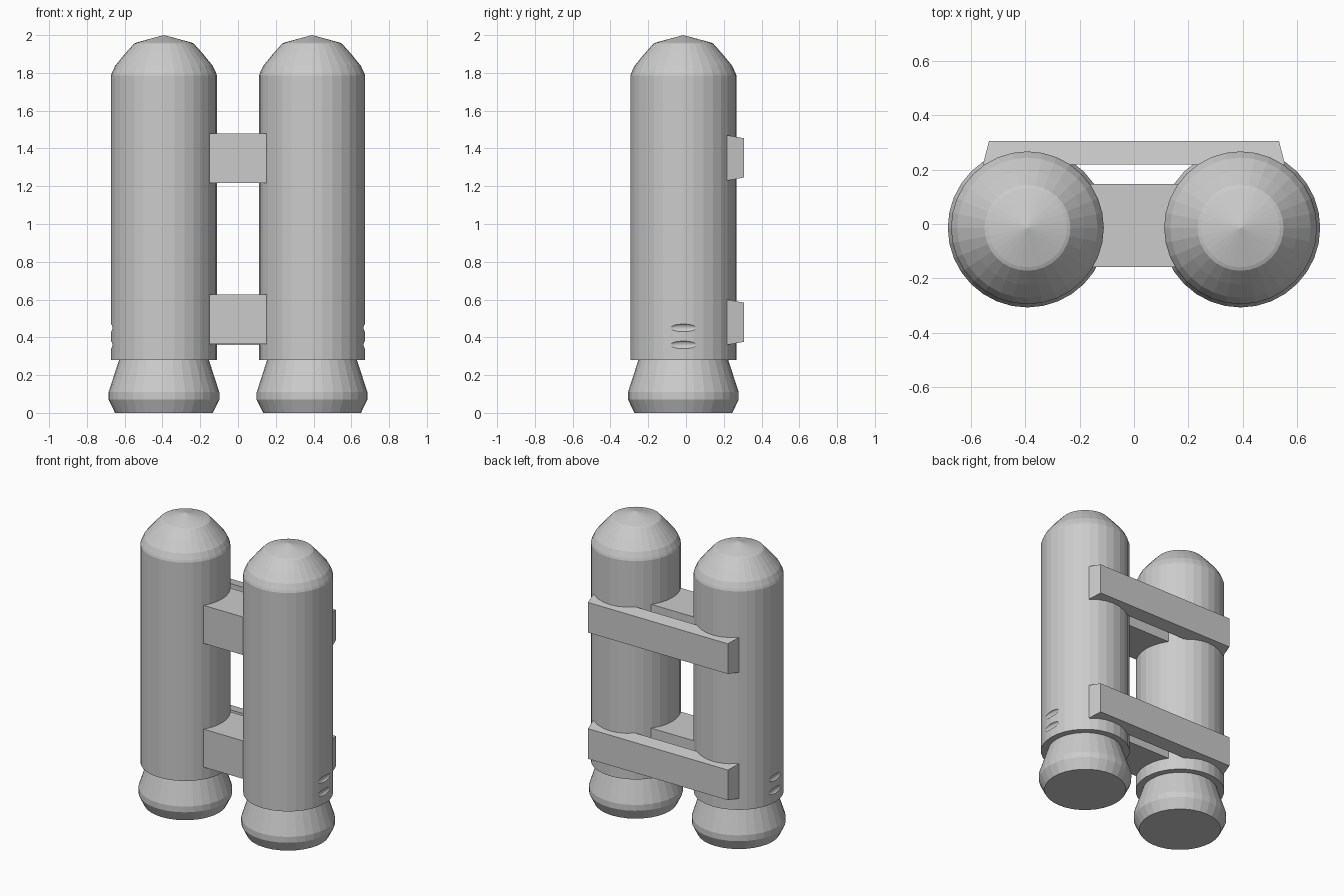
import bpy, bmesh, math
from mathutils import Matrix, Vector

if "Cube" in bpy.data.objects:
    bpy.data.objects.remove(bpy.data.objects["Cube"])

TANK_X, TANK_Y, SIDES = 0.392, -0.014, 32


def finish(name, bm):
    bmesh.ops.recalc_face_normals(bm, faces=bm.faces)
    mesh = bpy.data.meshes.new(name)
    bm.to_mesh(mesh)
    bm.free()
    obj = bpy.data.objects.new(name, mesh)
    bpy.context.collection.objects.link(obj)
    return obj


def lathe(name, profile, x, y):
    bm = bmesh.new()
    verts = [bm.verts.new((r, 0, z)) for r, z in profile]
    edges = [bm.edges.new(pair) for pair in zip(verts, verts[1:])]
    bmesh.ops.spin(bm, geom=verts + edges, cent=(0, 0, 0), axis=(0, 0, 1),
                   angle=math.tau, steps=SIDES, use_duplicate=False)
    bmesh.ops.remove_doubles(bm, verts=bm.verts, dist=1e-4)
    bmesh.ops.translate(bm, verts=bm.verts, vec=(x, y, 0))
    return finish(name, bm)


def block(name, x, y0, y1, z, half_h, inset=(0, 0)):
    """Box centred on x = 0 whose back face may be narrowed by inset."""
    bm = bmesh.new()
    bmesh.ops.create_cube(bm, size=2)
    for v in bm.verts:
        back = v.co.y > 0
        dx, dz = inset if back else (0, 0)
        v.co = Vector((v.co.x * (x - dx), y1 if back else y0,
                       z + v.co.z * (half_h - dz)))
    return finish(name, bm)


# Tank outline: flared nozzle, straight body, faceted dome
tank_profile = [(0, 0), (0.259, 0), (0.293, 0.07), (0.293, 0.11),
                (0.238, 0.28), (0.281, 0.28), (0.281, 1.785),
                (0.276, 1.80), (0.258, 1.838), (0.21, 1.897),
                (0.158, 1.955), (0.145, 1.961), (0, 2.0)]

for side, sx in (("left", -1), ("right", 1)):
    tank = lathe(side + "_tank", tank_profile, sx * TANK_X, TANK_Y)

    # Two shallow lens-shaped vents on the outer side
    bm = bmesh.new()
    for z in (0.36, 0.45):
        m = (Matrix.Translation((sx * (TANK_X + 0.281), TANK_Y, z))
             @ Matrix.Diagonal((0.014, 0.08, 0.02, 1)))
        bmesh.ops.create_uvsphere(bm, u_segments=24, v_segments=12,
                                  radius=1, matrix=m)
    cutter = finish(side + "_vent_cutter", bm)
    cutter.hide_render = True
    cutter.display_type = 'WIRE'
    cut = tank.modifiers.new("vents", 'BOOLEAN')
    cut.operation = 'DIFFERENCE'
    cut.solver = 'EXACT'
    cut.object = cutter

# Connectors between the tanks and bevelled straps across the back
for level, zc, zs in (("lower", 0.495, 0.48), ("upper", 1.348, 1.35)):
    block(level + "_connector", 0.19, -0.158, 0.147, zc, 0.131)
    block(level + "_strap", 0.556, 0.218, 0.306, zs, 0.12, (0.023, 0.016))
